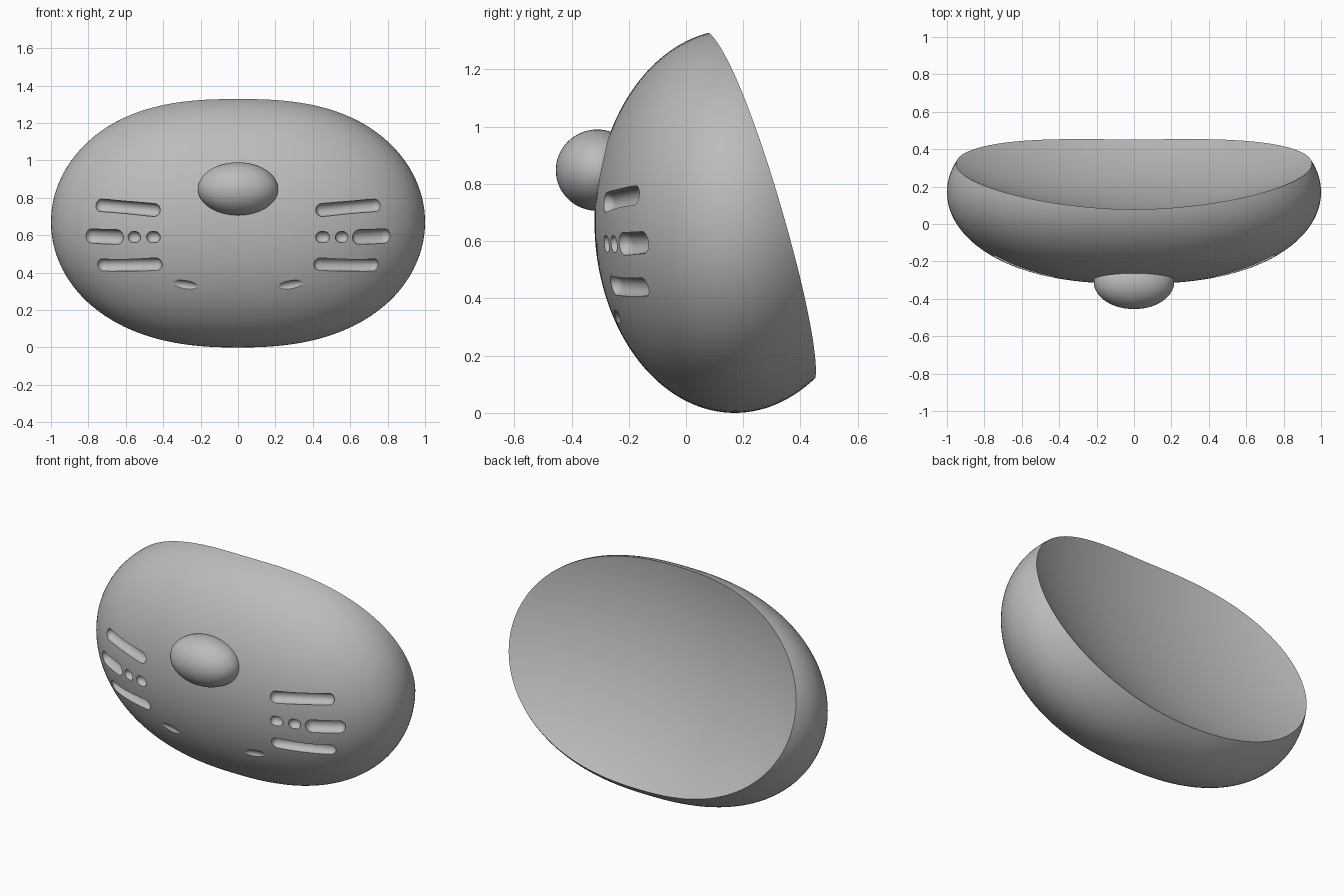
import bpy, bmesh, math
from mathutils import Vector, Matrix

if "Cube" in bpy.data.objects:
    bpy.data.objects.remove(bpy.data.objects["Cube"], do_unlink=True)

CENTRE = Vector((0, 0.17, 0.67))
DEPTH, HEIGHT, BLUNT = 0.49, 0.67, 2.4

grey = bpy.data.materials.new("plain grey")
grey.use_nodes = True
colour = (0.5, 0.5, 0.5, 1)
grey.diffuse_color = colour
grey.node_tree.nodes["Principled BSDF"].inputs["Base Color"].default_value = colour


def make_object(name, bm):
    mesh = bpy.data.meshes.new(name)
    bmesh.ops.recalc_face_normals(bm, faces=bm.faces)
    bm.to_mesh(mesh)
    bm.free()
    obj = bpy.data.objects.new(name, mesh)
    mesh.materials.append(grey)
    bpy.context.collection.objects.link(obj)
    return obj


def add_ellipsoid(bm, centre, radii, turn=Matrix(), segments=24, rings=16):
    """Ellipsoid with its poles facing front and back."""
    matrix = (Matrix.Translation(centre) @ turn @ Matrix.Diagonal((*radii, 1))
              @ Matrix.Rotation(math.pi / 2, 4, "X"))
    return bmesh.ops.create_uvsphere(bm, u_segments=segments, v_segments=rings,
                                     radius=1, matrix=matrix)["verts"]


def on_face(x, z):
    """Point on the front of the head."""
    rest = 1 - abs(x) ** BLUNT - ((z - CENTRE.z) / HEIGHT) ** 2
    return Vector((x, CENTRE.y - DEPTH * math.sqrt(rest), z))


def add_groove(bm, start, end, radius):
    """Round-ended bar lying along the face."""
    a, b = on_face(*start), on_face(*end)
    along = (b - a).normalized()
    for v in add_ellipsoid(bm, (0, 0, 0), (radius,) * 3):
        end_point = b if v.co.x > 1e-5 else a
        side = Vector((0, 0, 1)).cross(along).normalized()
        v.co = end_point + along * v.co.x + side * v.co.y + along.cross(side) * v.co.z


def cut(target, cutter):
    cutter.hide_render = True
    mod = target.modifiers.new("cut", "BOOLEAN")
    mod.operation, mod.solver, mod.object = "DIFFERENCE", "EXACT", cutter
    bpy.context.view_layer.objects.active = target
    bpy.ops.object.modifier_apply(modifier=mod.name)
    bpy.data.objects.remove(cutter, do_unlink=True)


def smooth(obj):
    bpy.ops.object.select_all(action="DESELECT")
    obj.select_set(True)
    bpy.context.view_layer.objects.active = obj
    bpy.ops.object.shade_smooth_by_angle(angle=math.radians(35))


# Head: wide ellipsoid with a blunter, flatter front
bm = bmesh.new()
for v in add_ellipsoid(bm, (0, 0, 0), (1, 1, 1), segments=128, rings=72):
    x = math.copysign(abs(v.co.x) ** (2 / BLUNT), v.co.x)
    v.co = CENTRE + Vector((x, v.co.y * DEPTH, v.co.z * HEIGHT))
head = make_object("head", bm)

# Hollowed, tilted back
tilt = Matrix.Rotation(math.radians(17.5), 4, "X")
middle = Vector((0, 0.26, 0.715))
bm = bmesh.new()
add_ellipsoid(bm, middle + tilt @ Vector((0, 0.88, 0)), (1.62, 1, 1.29),
              tilt, segments=128, rings=96)
cut(head, make_object("back_cutter", bm))

# Whisker grooves and mouth dents, the same on both sides
grooves = [((0.45, 0.735), (0.73, 0.76), 0.035),
           ((0.445, 0.59), (0.46, 0.59), 0.03),
           ((0.55, 0.59), (0.56, 0.59), 0.03),
           ((0.65, 0.59), (0.78, 0.595), 0.04),
           ((0.44, 0.445), (0.72, 0.44), 0.035)]
bm = bmesh.new()
for side in (-1, 1):
    for (x1, z1), (x2, z2), radius in grooves:
        add_groove(bm, (side * x1, z1), (side * x2, z2), radius)
    dent = on_face(side * 0.29, 0.34) + Vector((0, -0.015, -0.01))
    add_ellipsoid(bm, dent, (0.085, 0.03, 0.03),
                  Matrix.Rotation(side * math.radians(-8), 4, "Y"))
cut(head, make_object("groove_cutter", bm))
smooth(head)

# Nose
bm = bmesh.new()
add_ellipsoid(bm, (0, -0.31, 0.848), (0.215, 0.145, 0.142), segments=48, rings=32)
smooth(make_object("nose", bm))
